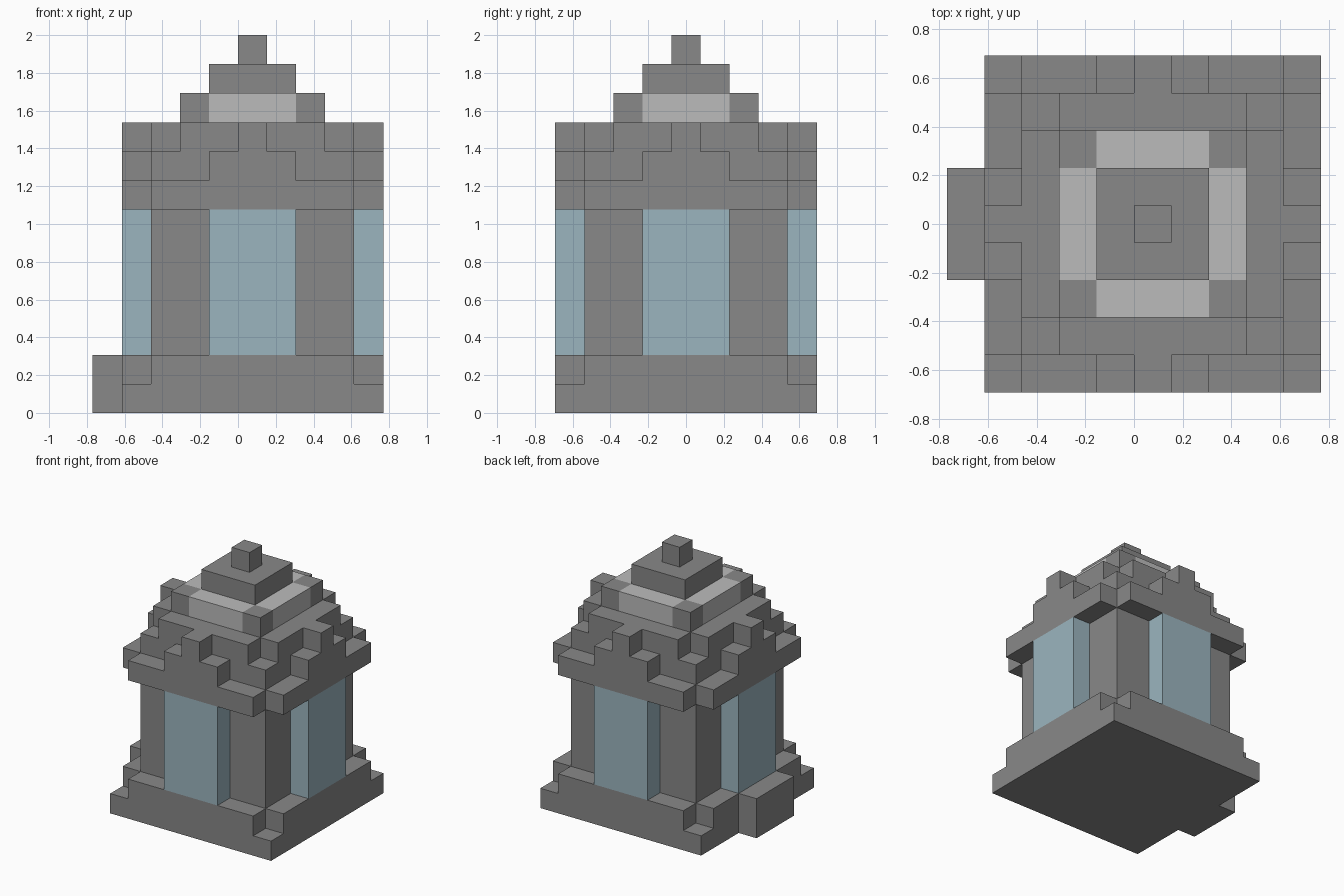
import bpy
import bmesh
from mathutils import Vector

cube = bpy.data.objects.get("Cube")
if cube:
    bpy.data.objects.remove(cube, do_unlink=True)

UNIT = 2 / 13                         # edge of one block
CENTRE = Vector((UNIT / 2, 0, 0))     # the step shifts the tower off centre


def material(name, colour):
    mat = bpy.data.materials.new(name)
    mat.use_nodes = True
    rgba = (*colour, 1)
    mat.diffuse_color = rgba
    bsdf = mat.node_tree.nodes["Principled BSDF"]
    bsdf.inputs["Base Color"].default_value = rgba
    bsdf.inputs["Roughness"].default_value = 0.9
    return mat


stone = material("stone grey", (0.246, 0.246, 0.246))
trim = material("pale grey", (0.5, 0.5, 0.5))
glass = material("window blue", (0.33, 0.46, 0.52))


def block(xs, ys, zs):
    """Cells of a cuboid, each range given by its first and last block."""
    return {(x, y, z) for x in range(xs[0], xs[1] + 1)
            for y in range(ys[0], ys[1] + 1)
            for z in range(zs[0], zs[1] + 1)}


def square(r, zs):
    return block((-r, r), (-r, r), zs)


def corners(r, zs):
    return {c for c in square(r, zs) if abs(c[0]) == abs(c[1]) == r}


def four_sides(cells):
    """Repeat cells on all four sides by quarter turns."""
    result = set()
    for _ in range(4):
        cells = {(-y, x, z) for x, y, z in cells}
        result |= cells
    return result


def build(name, cells, mat):
    """Skin the outside of a set of cells and merge flat areas."""
    bm = bmesh.new()
    for cell in sorted(cells):
        for axis in range(3):
            for sign in (-1, 1):
                step = [0, 0, 0]
                step[axis] = sign
                if tuple(a + b for a, b in zip(cell, step)) in cells:
                    continue
                n = Vector(step)
                u = Vector([float(i == (axis + 1) % 3) for i in range(3)])
                v = n.cross(u)
                mid = Vector(cell) + Vector((0, 0, 0.5)) + n / 2
                ring = [mid + (u * a + v * b) / 2
                        for a, b in ((-1, -1), (1, -1), (1, 1), (-1, 1))]
                bm.faces.new([bm.verts.new(p * UNIT + CENTRE) for p in ring])
    bmesh.ops.remove_doubles(bm, verts=bm.verts[:], dist=UNIT / 100)
    bmesh.ops.dissolve_limit(bm, angle_limit=0.01, verts=bm.verts[:], edges=bm.edges[:])
    mesh = bpy.data.meshes.new(name)
    bm.to_mesh(mesh)
    bm.free()
    mesh.materials.append(mat)
    obj = bpy.data.objects.new(name, mesh)
    bpy.context.collection.objects.link(obj)


# Foundation with notched upper corners, and the entrance step
build("base", square(4, (0, 1)) - corners(4, (1, 1)), stone)
build("step", block((-5, -5), (-1, 1), (0, 1)), stone)

# Corner pillars and the bay windows between them
build("corner_pillars", four_sides(block((2, 3), (2, 3), (2, 6))), stone)
build("windows", four_sides(block((-1, 1), (-4, -3), (2, 6))), glass)

# Eaves with a stepped gable on each side
eaves = square(4, (7, 7)) - corners(4, (7, 7))
eaves |= square(3, (8, 9)) - corners(3, (9, 9))
gable = block((-1, 1), (-4, -4), (8, 8)) | block((0, 0), (-4, -4), (9, 9))
build("eaves_and_gables", eaves | four_sides(gable), stone)

# Upper roof with a pale band
band = four_sides(block((-1, 1), (-2, -2), (10, 10)))
build("roof_band", band, trim)
build("roof_tier", square(2, (10, 10)) - band, stone)
build("roof_cap", square(1, (11, 11)), stone)
build("finial", square(0, (12, 12)), stone)
